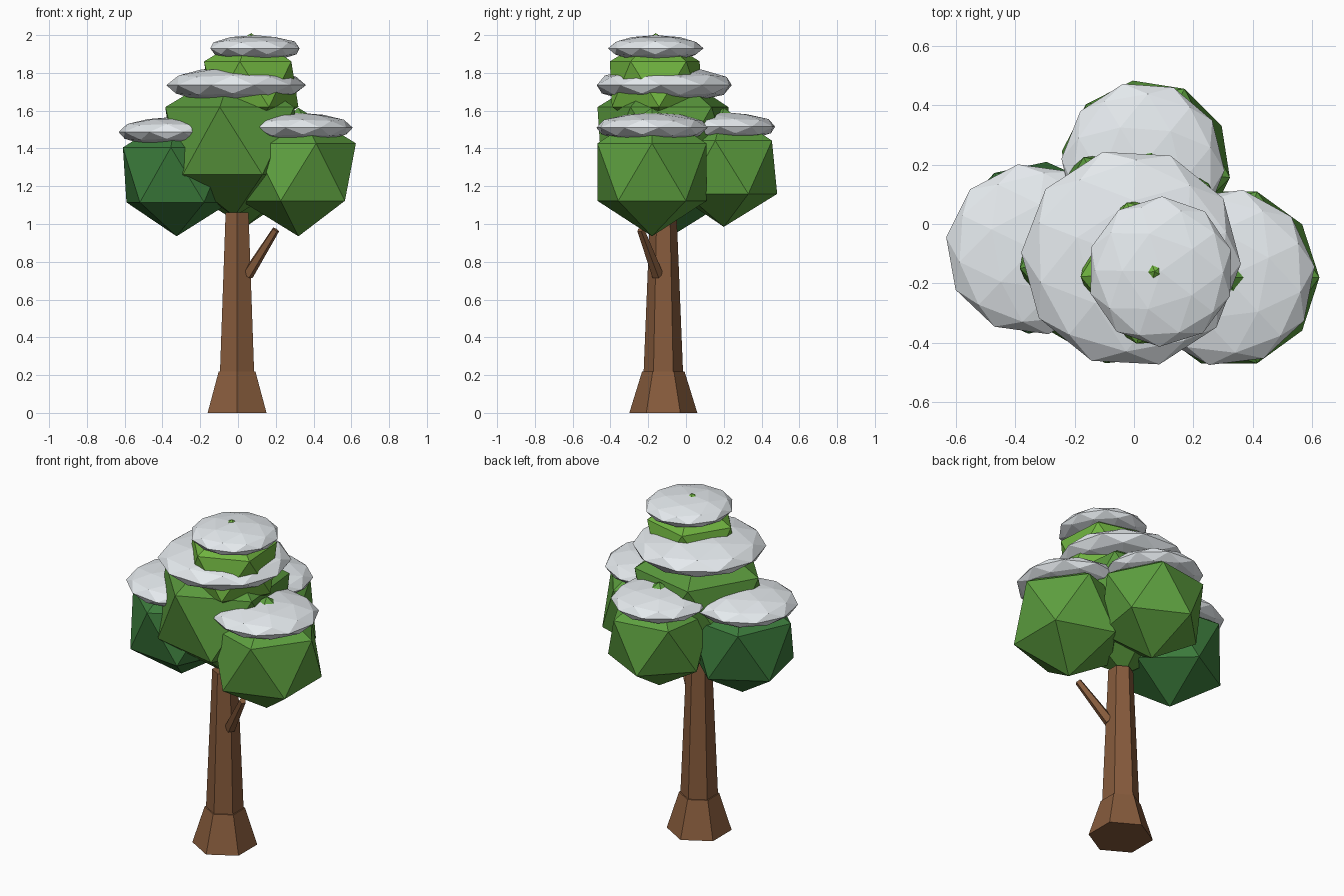
import bpy, bmesh, math
from mathutils import Vector, Matrix

if "Cube" in bpy.data.objects:
    bpy.data.objects.remove(bpy.data.objects["Cube"])


def material(name, rgb):
    m = bpy.data.materials.new(name)
    m.diffuse_color = (*rgb, 1)
    m.use_nodes = True
    m.node_tree.nodes["Principled BSDF"].inputs["Base Color"].default_value = m.diffuse_color
    return m


BARK = material("bark", (0.24, 0.105, 0.045))
DARK = material("dark_leaf", (0.045, 0.20, 0.045))
MID = material("mid_leaf", (0.10, 0.31, 0.045))
BRIGHT = material("bright_leaf", (0.11, 0.35, 0.05))
LIGHT = material("light_leaf", (0.16, 0.45, 0.05))
SNOW = material("snow", (0.78, 0.82, 0.85))


def finish(name, bm, mat):
    bmesh.ops.recalc_face_normals(bm, faces=bm.faces)
    mesh = bpy.data.meshes.new(name)
    bm.to_mesh(mesh)
    bm.free()
    mesh.materials.append(mat)
    obj = bpy.data.objects.new(name, mesh)
    bpy.context.collection.objects.link(obj)


def tapered(name, start, end, r1, r2, sides, mat, spin=0):
    """Low-poly tapered cylinder between two points."""
    a, b = Vector(start), Vector(end)
    d = b - a
    bm = bmesh.new()
    mtx = (Matrix.Translation((a + b) / 2) @ d.to_track_quat('Z', 'Y').to_matrix().to_4x4()
           @ Matrix.Rotation(math.radians(spin), 4, 'Z'))
    bmesh.ops.create_cone(bm, cap_ends=True, segments=sides, radius1=r1, radius2=r2,
                          depth=d.length, matrix=mtx)
    finish(name, bm, mat)


def blob(name, centre, radii, spin, level, mat):
    """Faceted ball, scaled and turned about z."""
    bm = bmesh.new()
    mtx = (Matrix.Translation(centre) @ Matrix.Diagonal((*radii, 1))
           @ Matrix.Rotation(math.radians(spin), 4, 'Z'))
    bmesh.ops.create_icosphere(bm, subdivisions=level, radius=1, matrix=mtx)
    finish(name, bm, mat)


# Trunk: flared foot, hexagonal stem, side branch
tapered("trunk_foot", (-0.005, -0.12, 0), (-0.005, -0.12, 0.22), 0.18, 0.112, 6, BARK)
tapered("trunk", (-0.005, -0.12, 0.2), (-0.005, -0.12, 1.06), 0.105, 0.07, 6, BARK)
tapered("branch", (0.05, -0.15, 0.73), (0.2, -0.24, 0.97), 0.032, 0.02, 5, BARK)

# Foliage: name, centre, (horizontal, vertical) radius, spin, material
for name, c, (r, rz), spin, mat in [
    ("foliage_left", (-0.325, -0.08, 1.26), (0.325, 0.325), -24, DARK),
    ("foliage_right", (0.32, -0.18, 1.275), (0.34, 0.34), 0, BRIGHT),
    ("foliage_back", (0.04, 0.20, 1.30), (0.32, 0.315), -9, BRIGHT),
    ("foliage_centre", (-0.02, -0.11, 1.44), (0.41, 0.40), -30, MID),
    ("foliage_top", (0.07, -0.16, 1.74), (0.28, 0.27), -32, LIGHT),
]:
    blob(name, c, (r, r, rz), spin, 1, mat)

# Snow caps: flattened balls over each foliage clump
for name, c, radii, spin in [
    ("snow_left", (-0.34, -0.085, 1.487), (0.295, 0.29, 0.08), 10),
    ("snow_right", (0.31, -0.18, 1.51), (0.30, 0.30, 0.08), 25),
    ("snow_back", (0.03, 0.20, 1.515), (0.275, 0.28, 0.077), 50),
    ("snow_centre", (-0.01, -0.115, 1.735), (0.37, 0.37, 0.098), 15),
    ("snow_top", (0.09, -0.16, 1.93), (0.247, 0.253, 0.07), 35),
]:
    blob(name, c, radii, spin, 2, SNOW)
